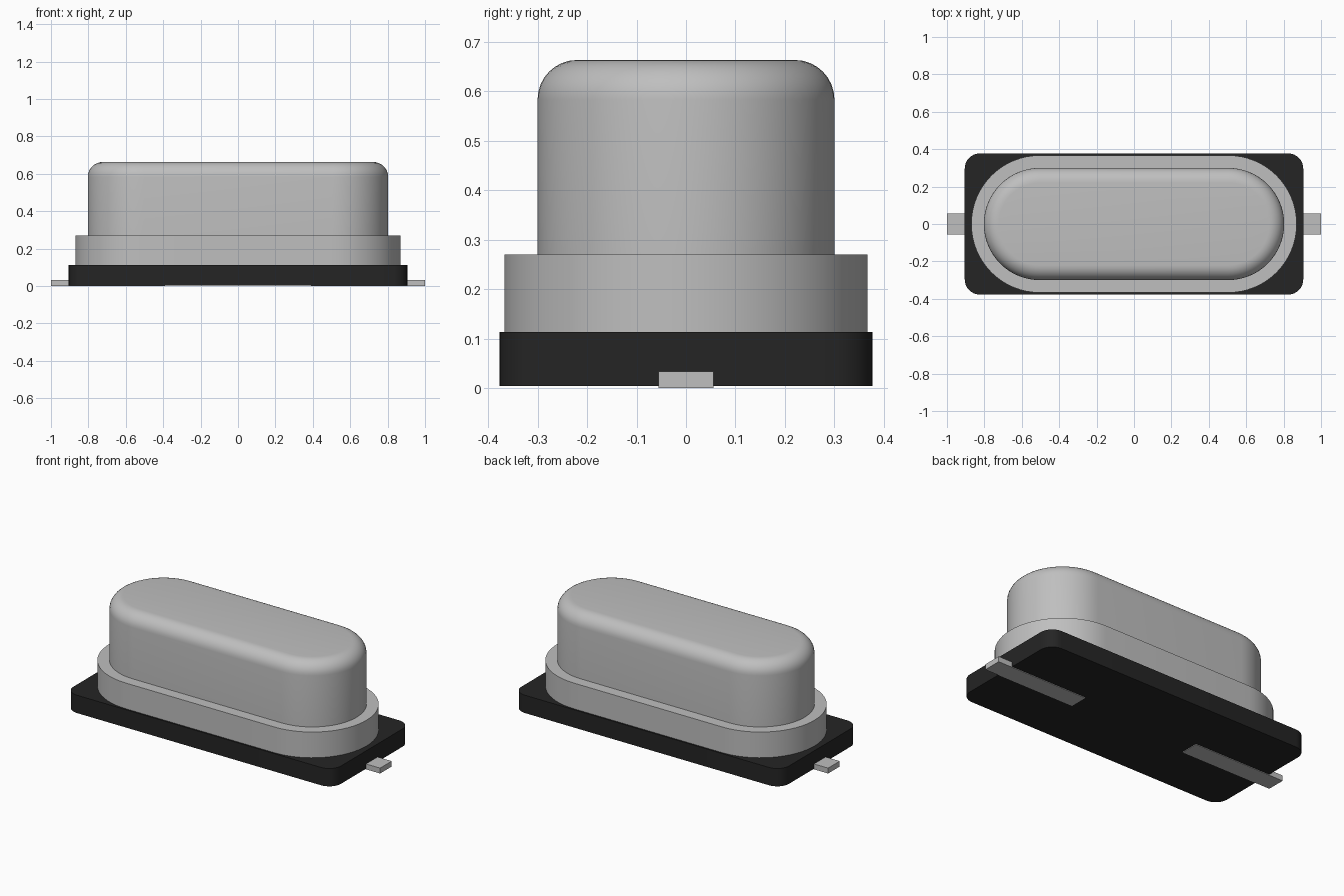
import bpy, bmesh, math

cube = bpy.data.objects.get("Cube")
if cube:
    bpy.data.objects.remove(cube, do_unlink=True)


def make_material(name, rgb, roughness, metallic=0.0):
    mat = bpy.data.materials.new(name)
    mat.use_nodes = True
    mat.diffuse_color = (*rgb, 1)
    bsdf = mat.node_tree.nodes["Principled BSDF"]
    bsdf.inputs["Base Color"].default_value = (*rgb, 1)
    bsdf.inputs["Roughness"].default_value = roughness
    bsdf.inputs["Metallic"].default_value = metallic
    return mat


METAL = make_material("grey metal", (0.52, 0.52, 0.52), 0.5)
PLASTIC = make_material("black plastic", (0.018, 0.018, 0.018), 0.6)


def finish(name, bm, mat, smooth):
    bmesh.ops.recalc_face_normals(bm, faces=bm.faces)
    mesh = bpy.data.meshes.new(name)
    bm.to_mesh(mesh)
    bm.free()
    mesh.materials.append(mat)
    ob = bpy.data.objects.new(name, mesh)
    bpy.context.collection.objects.link(ob)
    if smooth:
        bpy.ops.object.select_all(action='DESELECT')
        ob.select_set(True)
        bpy.context.view_layer.objects.active = ob
        bpy.ops.object.shade_smooth_by_angle(angle=math.radians(30))
    return ob


def rounded_loft(name, cx, cy, profile, mat, steps=16):
    """Stack rounded outlines; corner centres at (+-cx, +-cy), profile is (radius, z)."""
    bm = bmesh.new()
    rings = []
    for r, z in profile:
        ring = []
        for q, (sx, sy) in enumerate([(1, 1), (-1, 1), (-1, -1), (1, -1)]):
            for i in range(steps + 1):
                # With cy = 0 neighbouring arcs at each end share a point
                if cy == 0 and q in (0, 2) and i == 0:
                    continue
                a = math.pi / 2 * (q + i / steps)
                ring.append(bm.verts.new((sx * cx + r * math.cos(a),
                                          sy * cy + r * math.sin(a), z)))
        rings.append(ring)
    n = len(rings[0])
    for lo, hi in zip(rings, rings[1:]):
        for i in range(n):
            j = (i + 1) % n
            bm.faces.new((lo[i], lo[j], hi[j], hi[i]))
    bm.faces.new(rings[0][::-1])
    bm.faces.new(rings[-1])
    return finish(name, bm, mat, True)


def box(name, x0, x1, y0, y1, z0, z1, mat):
    bm = bmesh.new()
    bmesh.ops.create_cube(bm, size=1)
    for v in bm.verts:
        v.co = (x1 if v.co.x > 0 else x0,
                y1 if v.co.y > 0 else y0,
                z1 if v.co.z > 0 else z0)
    return finish(name, bm, mat, False)


BASE_BOTTOM, BASE_TOP, FLANGE_TOP, CAN_TOP = 0.004, 0.113, 0.27, 0.663
END_X = 0.503          # centre of the round ends
CAN_R, FILLET = 0.30, 0.08

# Insulating base with rounded corners
rounded_loft("base", 0.825, 0.297, [(0.08, BASE_BOTTOM), (0.08, BASE_TOP)], PLASTIC, 8)

# Wide rim around the foot of the can
rounded_loft("flange", END_X, 0, [(0.367, BASE_TOP), (0.367, FLANGE_TOP)], METAL)

# Tall can with a filleted top edge
can_profile = [(CAN_R, FLANGE_TOP)]
for i in range(9):
    a = math.pi / 2 * i / 8
    can_profile.append((CAN_R - FILLET + FILLET * math.cos(a),
                        CAN_TOP - FILLET + FILLET * math.sin(a)))
rounded_loft("can", END_X, 0, can_profile, METAL)

# Flat leads, just proud of the underside and reaching past each end
for side, s in (("left", 1), ("right", -1)):
    x0, x1 = sorted((s * 0.39, s * 1.0))
    box(side + "_lead", x0, x1, -0.056, 0.056, 0, 0.033, METAL)
